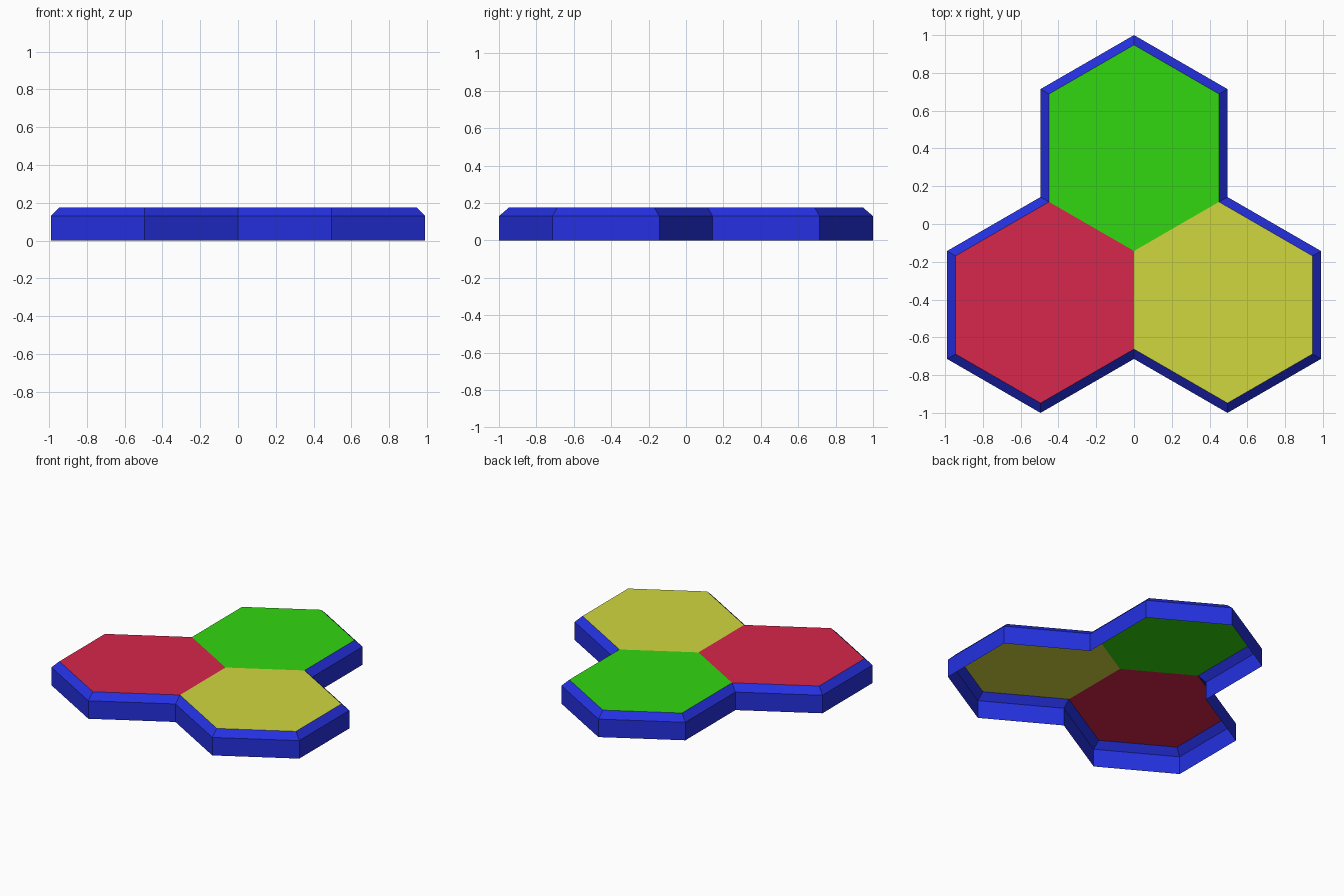
import bpy, bmesh
from math import sin, cos, radians, sqrt

default_cube = bpy.data.objects.get("Cube")
if default_cube:
    bpy.data.objects.remove(default_cube, do_unlink=True)

RADIUS = 2 / 3.5          # hexagon corner radius
HEIGHT = 0.175
BEVEL = 0.045
JOINT_Y = -RADIUS / 4     # point where the three hexagons meet


def make_material(name, rgb):
    mat = bpy.data.materials.new(name)
    mat.use_nodes = True
    mat.diffuse_color = (*rgb, 1)
    mat.node_tree.nodes["Principled BSDF"].inputs["Base Color"].default_value = (*rgb, 1)
    return mat


materials = [
    make_material("green", (0.032, 0.68, 0.005)),
    make_material("red", (0.68, 0.019, 0.072)),
    make_material("yellow", (0.63, 0.68, 0.048)),
    make_material("blue", (0.018, 0.03, 0.75)),
]
BLUE = 3

bm = bmesh.new()

# Three hexagon tops around the shared joint, one colour each
for index, direction in enumerate((90, 210, 330)):
    cx = RADIUS * cos(radians(direction))
    cy = JOINT_Y + RADIUS * sin(radians(direction))
    corners = [bm.verts.new((cx + RADIUS * cos(radians(a)),
                             cy + RADIUS * sin(radians(a)), HEIGHT))
               for a in range(30, 390, 60)]
    bm.faces.new(corners).material_index = index
bmesh.ops.remove_doubles(bm, verts=bm.verts[:], dist=0.001)

# Sloped blue border: inset the joined outline and lower its outer edge
border = bmesh.ops.inset_region(bm, faces=bm.faces[:], thickness=BEVEL,
                                use_boundary=True, use_even_offset=True)
for face in border["faces"]:
    face.material_index = BLUE
rim_edges = [e for e in bm.edges if e.is_boundary]
for vert in {v for e in rim_edges for v in e.verts}:
    vert.co.z = HEIGHT - BEVEL

# Outer walls down to the ground, open underneath
walls = bmesh.ops.extrude_edge_only(bm, edges=rim_edges)["geom"]
for item in walls:
    if isinstance(item, bmesh.types.BMVert):
        item.co.z = 0
    elif isinstance(item, bmesh.types.BMFace):
        item.material_index = BLUE
for face in bm.faces:
    face.smooth = False

mesh = bpy.data.meshes.new("hexagon_tray")
for mat in materials:
    mesh.materials.append(mat)
bm.to_mesh(mesh)
bm.free()
tray = bpy.data.objects.new("hexagon_tray", mesh)
bpy.context.scene.collection.objects.link(tray)
